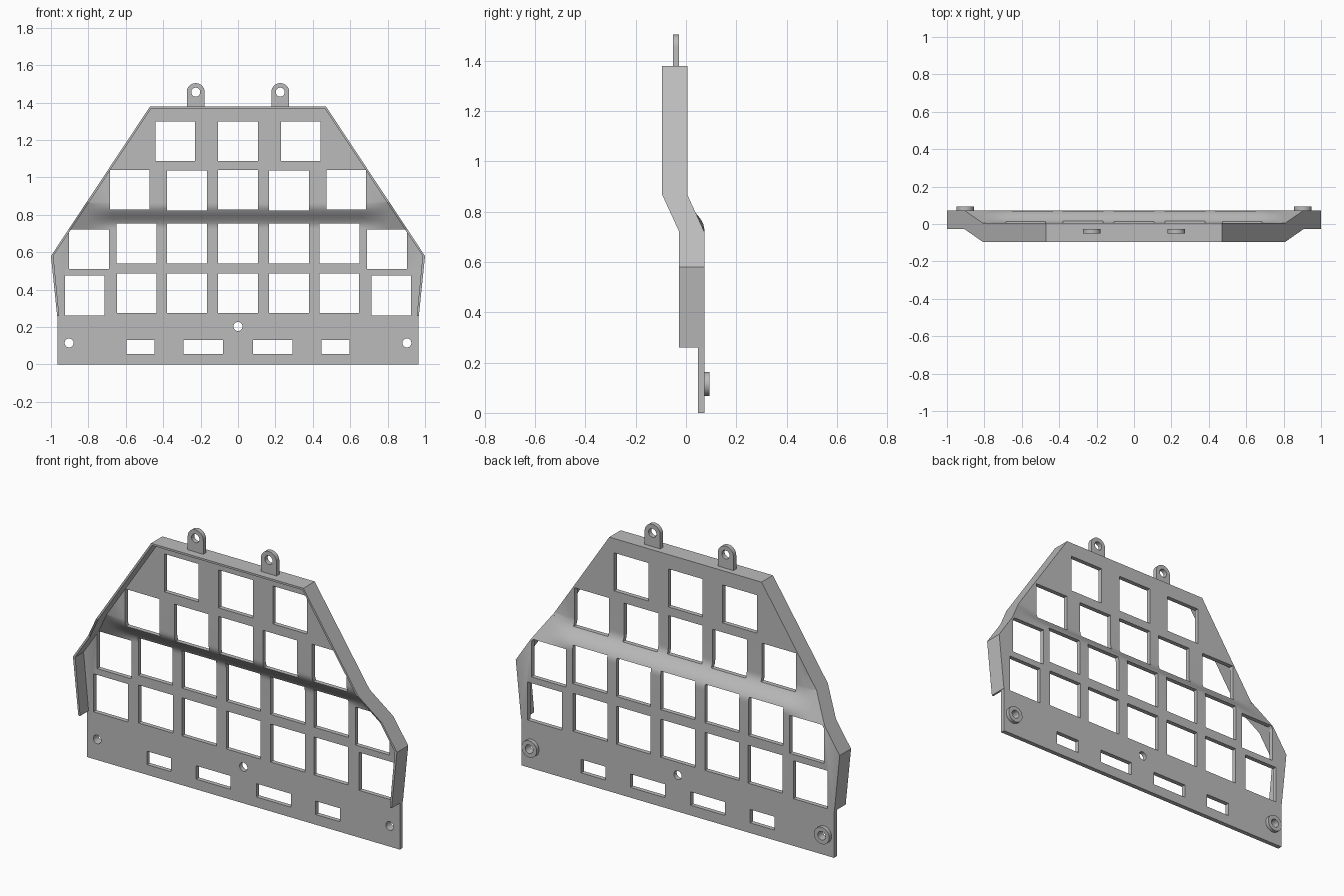
import bpy, bmesh, math

old = bpy.data.objects.get("Cube")
if old:
    bpy.data.objects.remove(old, do_unlink=True)

grey = bpy.data.materials.new("plain grey")
grey.use_nodes = True
grey.diffuse_color = (0.5, 0.5, 0.5, 1)
grey.node_tree.nodes["Principled BSDF"].inputs["Base Color"].default_value = (0.5, 0.5, 0.5, 1)

BACK, THICK, STEP = 0.073, 0.025, 0.068   # lower back plane, sheet thickness, bend depth
BEND_LOW, BEND_HIGH = 0.72, 0.868
WALL, WALL_BOTTOM, DEPTH = 0.011, 0.26, 0.1


def finish(name, bm):
    bmesh.ops.recalc_face_normals(bm, faces=bm.faces[:])
    mesh = bpy.data.meshes.new(name)
    bm.to_mesh(mesh)
    bm.free()
    mesh.materials.append(grey)
    obj = bpy.data.objects.new(name, mesh)
    bpy.context.collection.objects.link(obj)
    return obj


def add_prism(bm, points, y0, y1):
    """Extrude an x-z outline along y."""
    front = [bm.verts.new((x, y0, z)) for x, z in points]
    back = [bm.verts.new((x, y1, z)) for x, z in points]
    bm.faces.new(front)
    bm.faces.new(back[::-1])
    n = len(points)
    for i in range(n):
        j = (i + 1) % n
        bm.faces.new((front[i], back[i], back[j], front[j]))


def prism(name, shapes, y0, y1):
    bm = bmesh.new()
    for points in shapes:
        add_prism(bm, points, y0, y1)
    return finish(name, bm)


def box(x, z, w, h):
    return [(x - w / 2, z - h / 2), (x + w / 2, z - h / 2),
            (x + w / 2, z + h / 2), (x - w / 2, z + h / 2)]


def arc(x, z, r, n=32, sweep=2 * math.pi):
    steps = n if sweep > 6 else n + 1
    return [(x + r * math.cos(sweep * i / n), z + r * math.sin(sweep * i / n))
            for i in range(steps)]


def carve(obj, cutter, operation="DIFFERENCE"):
    mod = obj.modifiers.new("carve", "BOOLEAN")
    mod.operation = operation
    mod.solver = "EXACT"
    mod.object = cutter
    bpy.context.view_layer.objects.active = obj
    bpy.ops.object.modifier_apply(modifier=mod.name)
    bpy.data.objects.remove(cutter, do_unlink=True)


def smooth(obj):
    bpy.ops.object.select_all(action="DESELECT")
    obj.select_set(True)
    bpy.context.view_layer.objects.active = obj
    bpy.ops.object.shade_smooth_by_angle(angle=math.radians(25))


def clamp(v):
    return max(0.0, min(1.0, v))


def back_y(x, z):
    """Back surface: soft S bend in the middle, straight ramp near the sides."""
    s = clamp((z - BEND_LOW) / (BEND_HIGH - BEND_LOW))
    soft = s ** 3 * (s * (6 * s - 15) + 10)
    side = clamp((abs(x) - 0.67) / 0.14)
    return BACK - STEP * (soft + (s - soft) * side)


# Bent sheet, built as a strip of rings and trimmed to the outline
xs = [-1.1, -0.81, -0.74, -0.67, 0.67, 0.74, 0.81, 1.1]
zs = [-0.1] + [BEND_LOW + (BEND_HIGH - BEND_LOW) * i / 14 for i in range(15)] + [1.5]
bm = bmesh.new()
grid = [[[bm.verts.new((x, back_y(x, z) - t, z)) for x in xs] for z in zs] for t in (0, THICK)]
rows, cols = len(zs), len(xs)
for sheet in grid:
    for r in range(rows - 1):
        for c in range(cols - 1):
            bm.faces.new((sheet[r][c], sheet[r][c + 1], sheet[r + 1][c + 1], sheet[r + 1][c]))
b, f = grid
for r in range(rows - 1):
    for c in (0, -1):
        bm.faces.new((b[r][c], b[r + 1][c], f[r + 1][c], f[r][c]))
for c in range(cols - 1):
    for r in (0, -1):
        bm.faces.new((b[r][c], b[r][c + 1], f[r][c + 1], f[r][c]))
bmesh.ops.triangulate(bm, faces=[q for q in bm.faces if len({round(v.co.y, 4) for v in q.verts}) > 2])
panel = finish("panel", bm)
half = [(0.965, 0), (0.965, WALL_BOTTOM), (1, 0.58), (0.47, 1.38)]
outline = half + [(-x, z) for x, z in reversed(half)]
carve(panel, prism("outline_cutter", [outline], -0.4, 0.4), "INTERSECT")

# Windows, slots and round holes, mirrored left to right: (x, z, width, height)
SQ = 0.212
holes = [(0, z, SQ, SQ) for z in (1.194, 0.934, 0.647, 0.381)]
pairs = [(0.335, 1.194), (0.273, 0.93), (0.578, 0.934), (0.273, 0.647), (0.543, 0.647),
         (0.797, 0.616), (0.273, 0.381), (0.541, 0.381), (0.82, 0.369)]
both = [(x, z, SQ, SQ) for x, z in pairs] + [(0.521, 0.094, 0.15, 0.075), (0.186, 0.094, 0.213, 0.075)]
holes += [(s * x, z, w, h) for x, z, w, h in both for s in (-1, 1)]
shapes = [box(*h) for h in holes]
shapes += [arc(x, z, 0.024) for x, z in ((0, 0.203), (-0.903, 0.115), (0.903, 0.115))]
carve(panel, prism("window_cutter", shapes, -0.4, 0.4))
smooth(panel)

# Forward-facing rim wall around the sides and top
outer, inner = [], []
slope_dx = (1 - 0.47) / (1.38 - 0.58)
shift = WALL * math.hypot(1, slope_dx)
for z in (WALL_BOTTOM, 0.58, BEND_LOW, BEND_HIGH, 1.38):
    x = 0.967 if z == WALL_BOTTOM else 1 - (z - 0.58) * slope_dx
    outer.append((x, z))
    zi = z - WALL if z == 1.38 else z
    inner.append((x - WALL if z == WALL_BOTTOM else 1 - (zi - 0.58) * slope_dx - shift, zi))
outer += [(-x, z) for x, z in reversed(outer)]
inner += [(-x, z) for x, z in reversed(inner)]
bm = bmesh.new()
sections = []
for (xo, zo), (xi, zi) in zip(outer, inner):
    y = back_y(1, zo)
    sections.append([bm.verts.new(p) for p in
                     ((xo, y, zo), (xo, y - DEPTH, zo), (xi, y - DEPTH, zi), (xi, y, zi))])
for a, c in zip(sections, sections[1:]):
    for i in range(4):
        j = (i + 1) % 4
        bm.faces.new((a[i], a[j], c[j], c[i]))
bm.faces.new(sections[0])
bm.faces.new(sections[-1][::-1])
finish("rim_wall", bm)

# Hanging tabs on top and ring bosses on the back
for side, s in (("left", 1), ("right", -1)):
    x = s * 0.226
    tab = prism(side + "_tab", [[(x - 0.048, 1.372), (x + 0.048, 1.372)]
                                + arc(x, 1.456, 0.048, 20, math.pi)], -0.052, -0.027)
    carve(tab, prism("tab_cutter", [arc(x, 1.456, 0.024)], -0.4, 0.4))
    smooth(tab)
    x = s * 0.903
    boss = prism(side + "_boss", [arc(x, 0.115, 0.047)], BACK - 0.002, 0.094)
    carve(boss, prism("boss_cutter", [arc(x, 0.115, 0.024)], -0.4, 0.4))
    smooth(boss)
